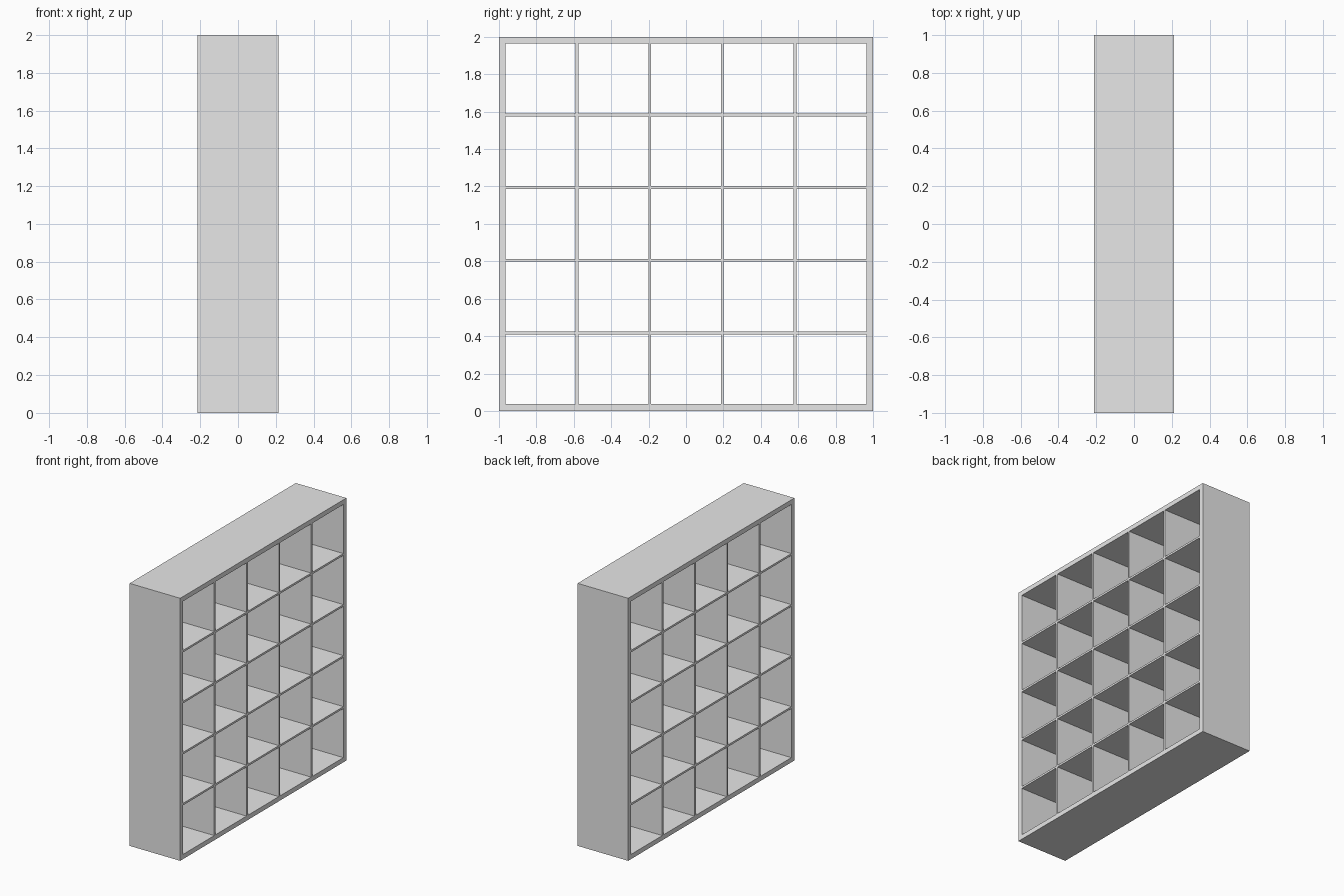
import bpy

cube = bpy.data.objects.get("Cube")
if cube:
    bpy.data.objects.remove(cube, do_unlink=True)

DEPTH = 0.426      # along x
FRAME = 0.036      # outer board thickness
BOARD = 0.015      # inner board thickness
CELLS = 5
INNER = 2 - 2 * FRAME
CELL = (INNER - (CELLS - 1) * BOARD) / CELLS
PITCH = CELL + BOARD

grey = bpy.data.materials.new("light grey")
grey.use_nodes = True
colour = (0.8, 0.8, 0.8, 1)
grey.diffuse_color = colour
grey.node_tree.nodes["Principled BSDF"].inputs["Base Color"].default_value = colour


def board(name, y, z, width, height):
    """Full-depth board centred at (y, z)."""
    bpy.ops.mesh.primitive_cube_add(size=1, location=(0, y, z))
    obj = bpy.context.object
    obj.name = name
    obj.scale = (DEPTH, width, height)
    bpy.ops.object.transform_apply(location=False, rotation=False, scale=True)
    obj.data.materials.append(grey)


# Outer frame: top and bottom run over the ends of the side boards
edge = 1 - FRAME / 2
board("top_board", 0, 1 + edge, 2, FRAME)
board("bottom_board", 0, 1 - edge, 2, FRAME)
board("front_side_board", -edge, 1, FRAME, INNER)
board("back_side_board", edge, 1, FRAME, INNER)

# Continuous shelves
for i in range(1, CELLS):
    board(f"shelf_{i}", 0, 1 + (i - CELLS / 2) * PITCH, INNER, BOARD)

# Short upright dividers standing between the shelves
for row in range(CELLS):
    z = 1 + (row - (CELLS - 1) / 2) * PITCH
    for i in range(1, CELLS):
        board(f"divider_{row + 1}_{i}", (i - CELLS / 2) * PITCH, z, BOARD, CELL)
